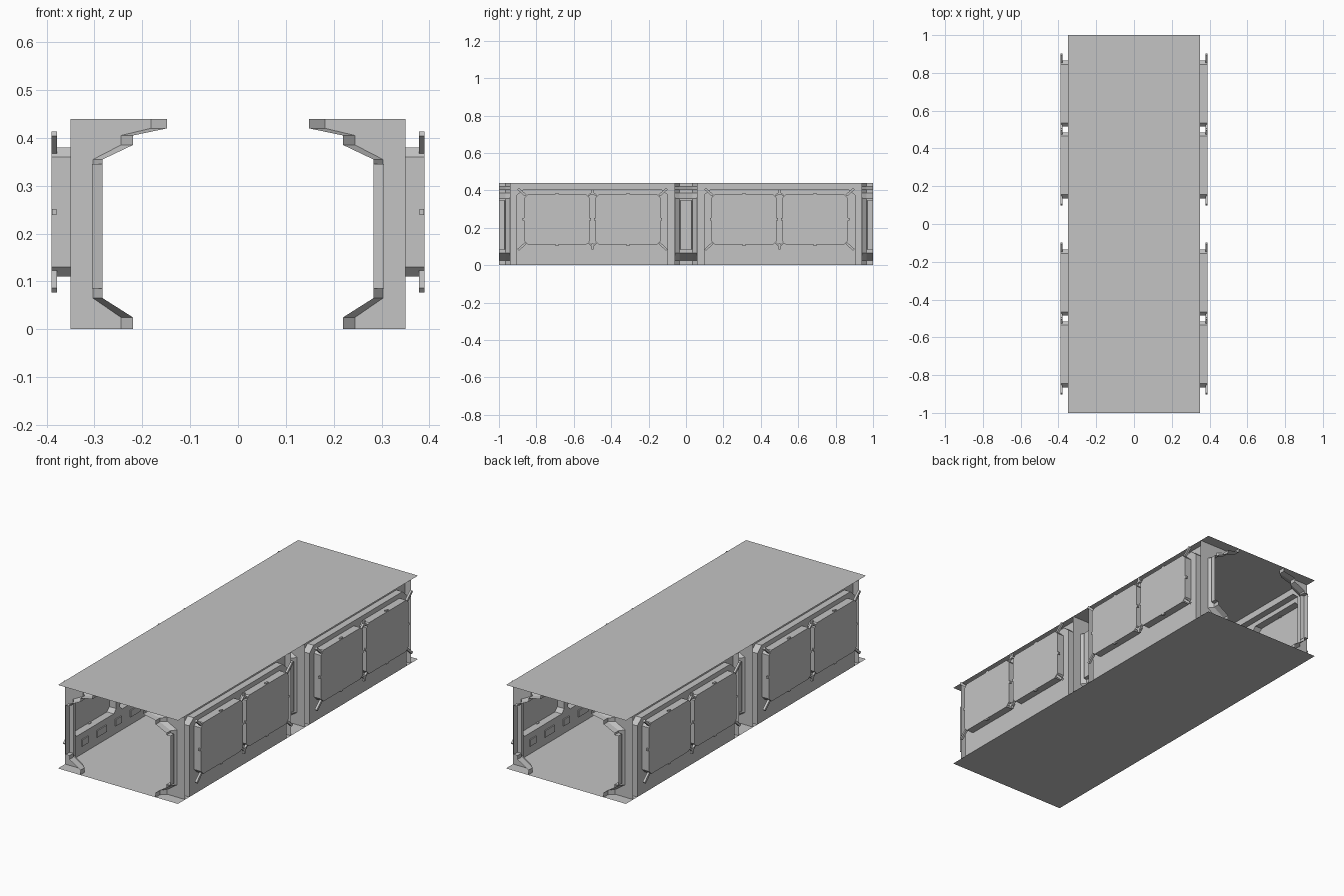
import bpy, bmesh, math
from mathutils import Matrix, Vector

cube = bpy.data.objects.get("Cube")
if cube:
    bpy.data.objects.remove(cube, do_unlink=True)

GREY = (0.55, 0.55, 0.55, 1)
mat = bpy.data.materials.new("plain_grey")
mat.use_nodes = True
mat.diffuse_color = GREY
bsdf = mat.node_tree.nodes["Principled BSDF"]
bsdf.inputs["Base Color"].default_value = GREY
bsdf.inputs["Roughness"].default_value = 0.8

HEIGHT, WALL_X, RIM_X, ALCOVE_X = 0.44, 0.35, 0.315, 0.39


def finish(name, bm, y=0.0, mirror=True):
    """Turn a bmesh into a named object, mirrored to both sides."""
    bmesh.ops.remove_doubles(bm, verts=bm.verts, dist=0.0002)
    bmesh.ops.recalc_face_normals(bm, faces=bm.faces)
    me = bpy.data.meshes.new(name)
    bm.to_mesh(me)
    bm.free()
    me.materials.append(mat)
    ob = bpy.data.objects.new(name, me)
    ob.location.y = y
    bpy.context.collection.objects.link(ob)
    if mirror:
        ob.modifiers.new("both_sides", "MIRROR").use_axis[0] = True
    return ob


def ring(bm, pts, x):
    return [bm.verts.new((x, y, z)) for y, z in pts]


def bridge(bm, a, b, closed=True):
    n = len(a)
    for i in range(n if closed else n - 1):
        j = (i + 1) % n
        bm.faces.new((a[i], a[j], b[j], b[i]))


def block(bm, centre, size, angle=0.0):
    m = (Matrix.Translation(centre) @ Matrix.Rotation(angle, 4, "X")
         @ Matrix.Diagonal((*size, 1)))
    bmesh.ops.create_cube(bm, size=1, matrix=m)


def octagon(y0, y1, z0, z1, c):
    return [(y0 + c, z0), (y1 - c, z0), (y1, z0 + c), (y1, z1 - c),
            (y1 - c, z1), (y0 + c, z1), (y0, z1 - c), (y0, z0 + c)]


# Floor and ceiling sheets
for name, z in (("floor", 0), ("ceiling", HEIGHT)):
    bm = bmesh.new()
    bm.faces.new([bm.verts.new((x * WALL_X, y, z))
                  for x, y in ((-1, -1), (1, -1), (1, 1), (-1, 1))])
    finish(name, bm, mirror=False)

# Stepped wall outline and the two alcoves of one bay
arch = [(-0.405, 0), (-0.405, 0.375), (-0.37, 0.405),
        (0.37, 0.405), (0.405, 0.375), (0.405, 0)]
alcoves = [octagon(-0.365, -0.015, 0.11, 0.38, 0.02),
           octagon(0.015, 0.365, 0.11, 0.38, 0.02)]


def wall_bay(y):
    bm = bmesh.new()
    # outer rim around the arch
    rim = arch + [(0.44, 0), (0.44, HEIGHT), (-0.44, HEIGHT), (-0.44, 0)]
    bm.faces.new(ring(bm, rim, RIM_X))
    bridge(bm, ring(bm, arch, RIM_X), ring(bm, arch, WALL_X), closed=False)
    # wall sheet with alcove openings
    edges, openings = [], []
    for pts in [arch] + alcoves:
        vs = ring(bm, pts, WALL_X)
        edges += [bm.edges.new((vs[i - 1], vs[i])) for i in range(len(vs))]
        openings.append(vs)
    bmesh.ops.triangle_fill(bm, edges=edges, use_beauty=True,
                            normal=Vector((1, 0, 0)))
    # alcove sides and backs
    for vs, pts in zip(openings[1:], alcoves):
        back = ring(bm, pts, ALCOVE_X)
        bridge(bm, vs, back)
        bm.faces.new(back)
    finish("wall_bay", bm, y)

    # corner fins, centre clips and edge studs
    bm = bmesh.new()
    for s in (-1, 1):
        for t in (-1, 1):
            zc = 0.245 + t * 0.145
            block(bm, (0.384, s * 0.377, zc), (0.012, 0.055, 0.012),
                  s * t * math.radians(42))
            block(bm, (0.384, s * 0.19, 0.245 + t * 0.137), (0.01, 0.018, 0.01))
        block(bm, (0.384, s * 0.367, 0.245), (0.01, 0.012, 0.012))
        block(bm, (0.384, s * 0.013, 0.245), (0.01, 0.01, 0.012))
        block(bm, (0.384, 0, 0.245 + s * 0.145), (0.012, 0.012, 0.03))
        for a in (-1, 1):
            block(bm, (0.384, a * 0.012, 0.245 + s * 0.134),
                  (0.012, 0.03, 0.008), s * a * -math.radians(40))
    finish("alcove_clips", bm, y)

    # small service plates low on the inner wall
    bm = bmesh.new()
    for i in range(5):
        block(bm, (0.347, -0.28 + i * 0.14, 0.06),
              (0.006, 0.05 + 0.03 * (i % 2), 0.035))
    finish("service_plates", bm, y)


for y in (-0.5, 0.5):
    wall_bay(y)


def pillar_profile(slot, foot=0.0, face=0.0, lip=0.0):
    """Section of a pillar; slot is the depth of its recessed middle."""
    f = 0.283 + face
    return [(0.22 + foot, 0), (0.22 + foot, 0.025), (f, 0.065),
            (f, 0.085), (f + slot, 0.085), (f + slot, 0.345), (f, 0.345),
            (f, 0.355), (0.22 + foot, 0.385), (0.22 + foot, 0.405),
            (0.148 + lip, 0.42), (0.148 + lip, HEIGHT)]


def pillar(name, y, sides):
    bm = bmesh.new()
    for s in sides:
        rows = [(0, pillar_profile(0.022)), (0.03, pillar_profile(0.022)),
                (0.035, pillar_profile(0)),
                (0.06, pillar_profile(0, 0.025, 0.02, 0.034))]
        loops = [[bm.verts.new((x, s * d, z)) for x, z in p] for d, p in rows]
        for a, b in zip(loops, loops[1:]):
            bridge(bm, a, b, closed=False)
        # flank closing the pillar against the wall bay
        outer = [bm.verts.new((WALL_X, s * 0.06, z)) for z in (HEIGHT, 0)]
        bm.faces.new(loops[-1] + outer)
    bmesh.ops.dissolve_degenerate(bm, edges=bm.edges, dist=0.0002)
    finish(name, bm, y)


pillar("front_pillar", -1, (1,))
pillar("middle_pillar", 0, (-1, 1))
pillar("back_pillar", 1, (-1,))
